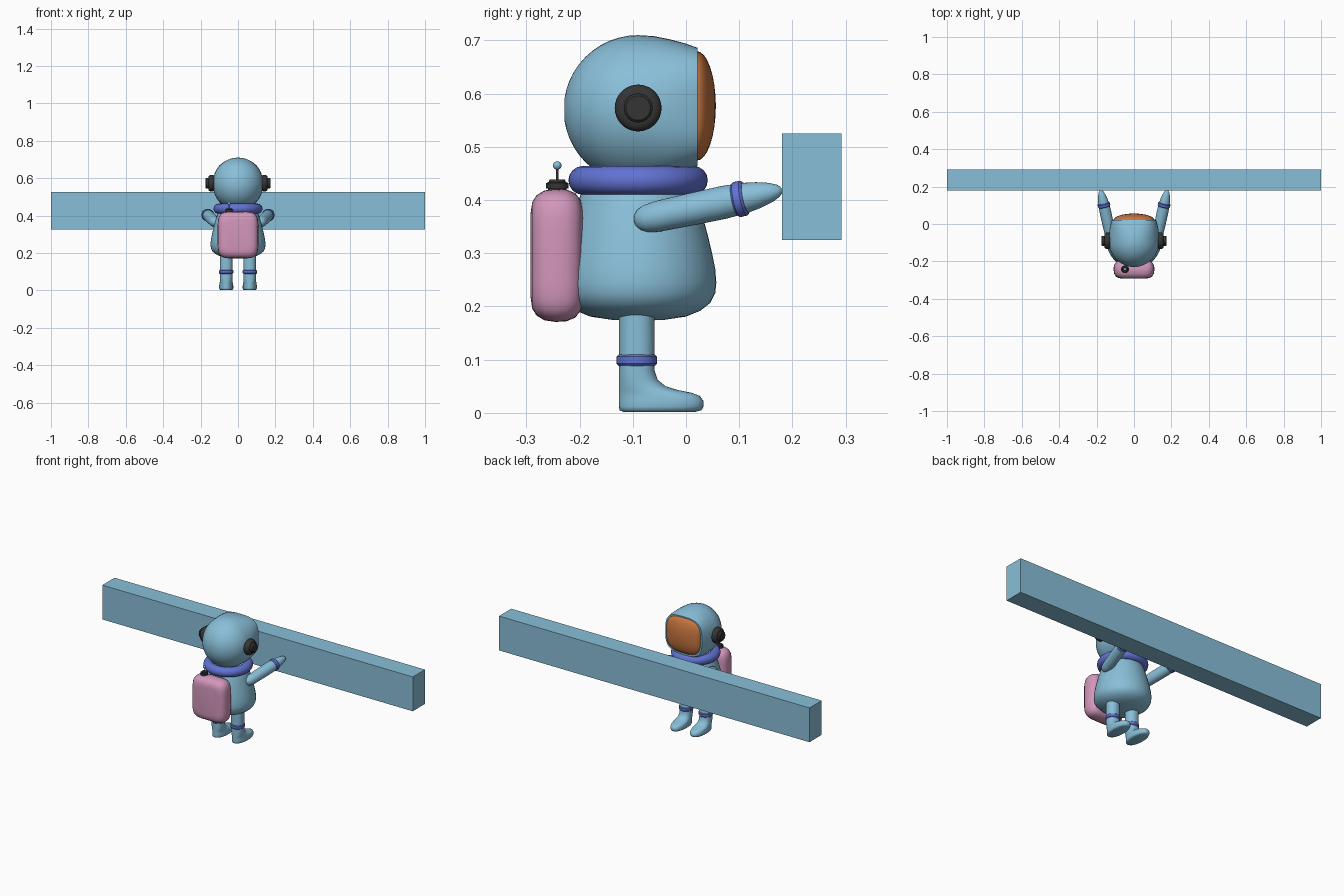
import bpy
import math
from mathutils import Vector

cube = bpy.data.objects.get("Cube")
if cube:
    bpy.data.objects.remove(cube, do_unlink=True)


def material(name, rgb):
    mat = bpy.data.materials.new(name)
    mat.use_nodes = True
    mat.diffuse_color = (*rgb, 1)
    mat.node_tree.nodes["Principled BSDF"].inputs["Base Color"].default_value = (*rgb, 1)
    return mat


BLUE = material("sky blue", (0.25, 0.52, 0.69))
TRIM = material("violet blue", (0.12, 0.17, 0.65))
PINK = material("soft pink", (0.65, 0.31, 0.50))
ORANGE = material("visor orange", (0.57, 0.18, 0.05))
DARK = material("charcoal", (0.035, 0.035, 0.035))


def finish(obj, name, mat, angle=40):
    obj.name = name
    obj.data.name = name
    obj.data.materials.append(mat)
    bpy.ops.object.select_all(action="DESELECT")
    obj.select_set(True)
    bpy.context.view_layer.objects.active = obj
    bpy.ops.object.shade_smooth_by_angle(angle=math.radians(angle))
    return obj


def loft(name, mat, axis, sections, segments=40, angle=40):
    """Skin superellipse rings; a section is (t, centre a, centre b, radius a, radius b, power)."""
    verts, faces = [], []
    for t, ca, cb, ra, rb, power in sections:
        for i in range(segments):
            ang = math.tau * i / segments
            c, s = math.cos(ang), math.sin(ang)
            a = ca + ra * math.copysign(abs(c) ** (2 / power), c)
            b = cb + rb * math.copysign(abs(s) ** (2 / power), s)
            verts.append({"x": (t, a, b), "y": (a, t, b), "z": (a, b, t)}[axis])
    for k in range(len(sections) - 1):
        for i in range(segments):
            j = (i + 1) % segments
            lo, hi = k * segments, (k + 1) * segments
            quad = (lo + i, lo + j, hi + j, hi + i)
            faces.append(quad[::-1] if axis == "y" else quad)
    first = list(range(segments))
    last = [(len(sections) - 1) * segments + i for i in first]
    faces += [first, last[::-1]] if axis == "y" else [first[::-1], last]
    mesh = bpy.data.meshes.new(name)
    mesh.from_pydata(verts, [], faces)
    obj = bpy.data.objects.new(name, mesh)
    bpy.context.collection.objects.link(obj)
    return finish(obj, name, mat, angle)


def lathe(name, mat, axis, ca, cb, profile, segments=40, angle=40):
    """Round loft from (t, radius) points about a fixed centre."""
    return loft(name, mat, axis, [(t, ca, cb, r, r, 2) for t, r in profile], segments, angle)


def cuff_profile(z, half, inner, outer):
    return [(z - half, inner), (z - half, outer - 0.004), (z - half * 0.6, outer),
            (z + half * 0.6, outer), (z + half, outer - 0.004), (z + half, inner)]


CY = -0.09  # depth of the body axis

# Long beam held in the hands
bpy.ops.mesh.primitive_cube_add(size=1, location=(0, 0.236, 0.425))
beam = bpy.context.object
beam.scale = (2, 0.112, 0.2)
finish(beam, "beam", BLUE)

# Pear-shaped torso
lathe("torso", BLUE, "z", 0, CY, [
    (0.173, 0.01), (0.175, 0.05), (0.181, 0.09), (0.192, 0.117), (0.207, 0.136),
    (0.225, 0.145), (0.245, 0.147), (0.27, 0.145), (0.30, 0.139), (0.33, 0.132),
    (0.36, 0.124), (0.39, 0.115), (0.42, 0.105), (0.44, 0.09)], 48)

# Collar ring
bpy.ops.mesh.primitive_torus_add(location=(0, CY, 0.437), major_radius=0.104,
                                 minor_radius=0.027, major_segments=48, minor_segments=16)
finish(bpy.context.object, "collar", TRIM)

# Helmet: round at the back, squarer towards the face opening
helmet = []
for k in range(1, 13):
    ang = math.pi / 2 * k / 12
    helmet.append((CY - 0.14 * math.cos(ang), 0, 0.57,
                   0.135 * math.sin(ang), 0.14 * math.sin(ang), 2))
helmet += [(-0.06, 0, 0.57, 0.134, 0.138, 2.15), (-0.03, 0, 0.571, 0.131, 0.131, 2.4),
           (0.0, 0, 0.573, 0.125, 0.121, 2.8), (0.022, 0, 0.575, 0.118, 0.111, 3.2)]
loft("helmet", BLUE, "y", helmet, 48)

# Bulging visor
visor = [(0.01, 0, 0.577, 0.11, 0.103, 3.2)]
for k in range(8):
    ang = math.pi / 2 * k / 8
    visor.append((0.02 + 0.036 * math.sin(ang), 0, 0.577,
                  0.11 * math.cos(ang), 0.103 * math.cos(ang), 3.2 - 0.15 * k))
visor.append((0.056, 0, 0.577, 0.004, 0.004, 2))
loft("visor", ORANGE, "y", visor, 48)

# Backpack
loft("backpack", PINK, "y", [
    (y, 0, 0.296, rx, rz, 5) for y, rx, rz in [
        (-0.292, 0.06, 0.08), (-0.289, 0.082, 0.10), (-0.281, 0.097, 0.113),
        (-0.266, 0.106, 0.122), (-0.245, 0.109, 0.125), (-0.225, 0.108, 0.124),
        (-0.208, 0.101, 0.117), (-0.198, 0.088, 0.104), (-0.194, 0.07, 0.085)]], 64)

# Antenna on the backpack
AX, AY = -0.048, -0.242
lathe("antenna_base", DARK, "z", AX, AY, [
    (0.41, 0.017), (0.422, 0.017), (0.422, 0.021), (0.432, 0.021),
    (0.434, 0.016), (0.439, 0.014)], 24)
lathe("antenna_rod", DARK, "z", AX, AY, [(0.43, 0.0025), (0.462, 0.0025)], 10)
bpy.ops.mesh.primitive_uv_sphere_add(segments=16, ring_count=10, radius=0.008,
                                     location=(AX, AY, 0.465))
finish(bpy.context.object, "antenna_tip", BLUE)

# Paired parts
for side, label in ((1, "left"), (-1, "right")):
    # Earpiece: wide disc with a smaller raised cap
    ear = lathe(label + "_earpiece", DARK, "x", CY, 0.573, [
        (0.11, 0.036), (0.128, 0.041), (0.134, 0.044), (0.148, 0.044), (0.156, 0.039),
        (0.159, 0.03), (0.159, 0.027), (0.170, 0.027), (0.174, 0.023)], 36)
    if side < 0:
        ear.rotation_euler.z = math.pi
        ear.location.y = 2 * CY

    # Leg and boot, with the toe pointing to the face side
    leg = []
    for z, back, front, rx in [
            (0.002, -0.118, 0.018, 0.029), (0.005, -0.125, 0.029, 0.036),
            (0.012, -0.126, 0.033, 0.038), (0.022, -0.126, 0.033, 0.038),
            (0.032, -0.126, 0.026, 0.037), (0.038, -0.126, 0.01, 0.036),
            (0.043, -0.126, -0.015, 0.035), (0.050, -0.126, -0.038, 0.034),
            (0.062, -0.126, -0.053, 0.034), (0.08, -0.126, -0.059, 0.034),
            (0.20, -0.126, -0.059, 0.034)]:
        leg.append((z, side * 0.063, (back + front) / 2, rx, (front - back) / 2, 2.2))
    loft(label + "_leg", BLUE, "z", leg, 36, 60)
    lathe(label + "_ankle_band", TRIM, "z", side * 0.063, -0.0925,
          cuff_profile(0.099, 0.011, 0.03, 0.038), 32)

    # Arm reaching up and out to the beam, tapered at the hand
    start = Vector((side * 0.118, -0.097, 0.360))
    reach = Vector((side * 0.178, 0.181, 0.419)) - start
    n = reach.length
    arm = lathe(label + "_arm", BLUE, "z", 0, 0, [
        (t * n, r) for t, r in [
            (0, 0.004), (0.01, 0.012), (0.035, 0.02), (0.08, 0.026), (0.16, 0.029),
            (0.4, 0.0305), (0.6, 0.031), (0.74, 0.029), (0.84, 0.0245),
            (0.92, 0.0185), (0.97, 0.012), (0.99, 0.007), (1, 0.002)]], 32, 60)
    band = lathe(label + "_wrist_band", TRIM, "z", 0, 0,
                 cuff_profile(0.715 * n, 0.011, 0.026, 0.0335), 32)
    for part in (arm, band):
        part.location = start
        part.rotation_euler = reach.to_track_quat("Z", "Y").to_euler()
